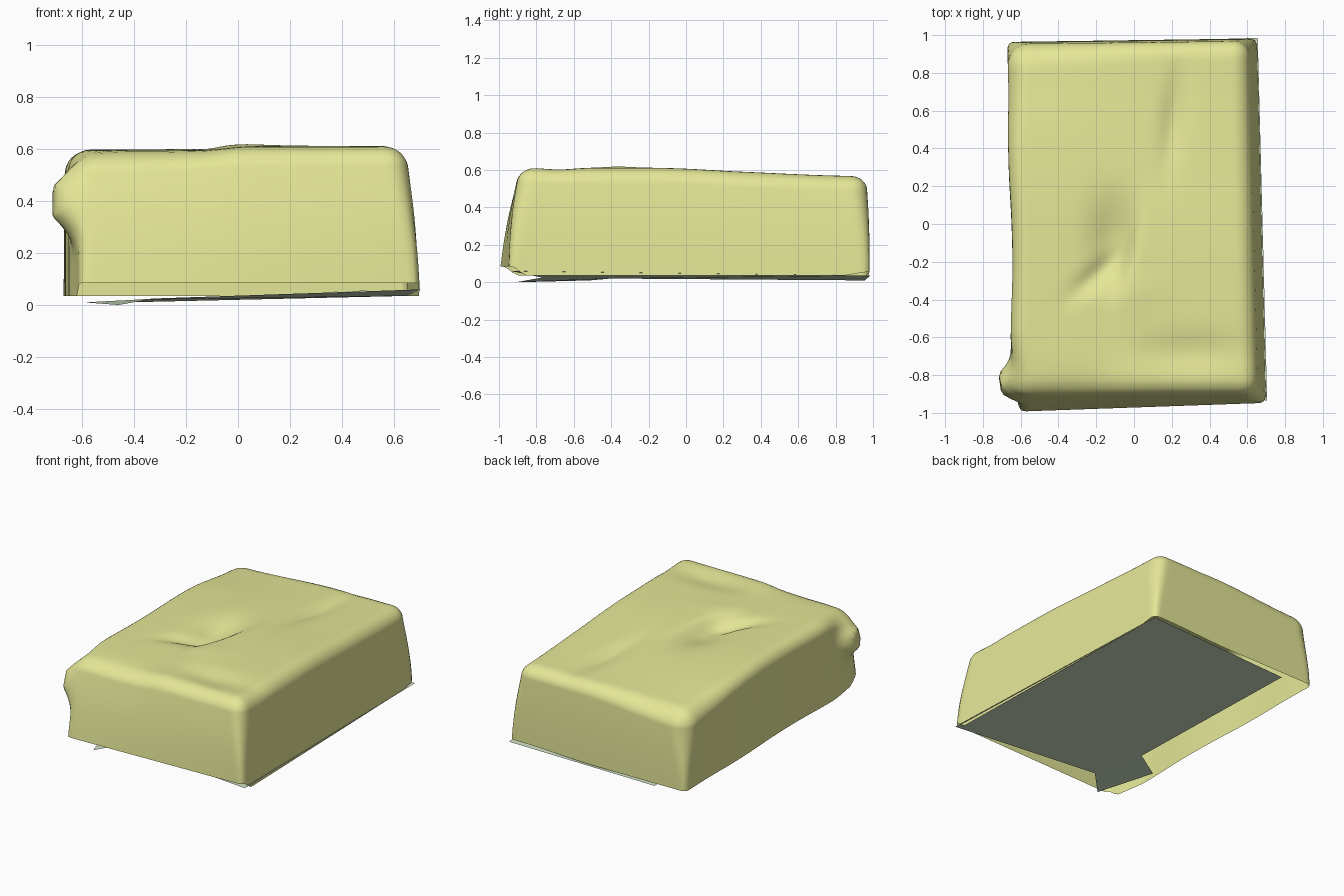
import bpy, bmesh, math
from mathutils import Vector

if "Cube" in bpy.data.objects:
    bpy.data.objects.remove(bpy.data.objects["Cube"])


def material(name, rgb):
    m = bpy.data.materials.new(name)
    m.diffuse_color = (*rgb, 1)
    m.use_nodes = True
    m.node_tree.nodes["Principled BSDF"].inputs["Base Color"].default_value = m.diffuse_color
    return m


yellow = material("pale yellow", (0.79, 0.81, 0.315))
grey = material("pale grey green", (0.64, 0.77, 0.56))


def bump(x, y, cx, cy, sx, sy, turn=0.0):
    """Soft round bump of height 1 with a turned elliptical footprint."""
    dx, dy = x - cx, y - cy
    c, s = math.cos(turn), math.sin(turn)
    u, v = (dx * c + dy * s) / sx, (dy * c - dx * s) / sy
    return math.exp(-u * u - v * v)


def step(a, b, v):
    t = min(max((v - a) / (b - a), 0), 1)
    return t * t * (3 - 2 * t)


def lerp(a, b, t):
    return a + (b - a) * t


def top_height(x, y):
    h = 0.598 - 0.03 * step(0.0, 0.95, y)
    h += 0.014 * step(-0.15, 0.05, x) * step(0.3, -0.2, y)
    # pressed hollow, sharp along its right side and its lower left crease
    h -= 0.06 * bump(x, y, -0.10, -0.10, 0.13, 0.22) * step(0.05, -0.05, x - 0.28 * (y + 0.1))
    h -= 0.03 * bump(x, y, -0.20, -0.27, 0.16, 0.05, 0.7)
    h += 0.008 * bump(x, y, -0.05, -0.38, 0.2, 0.1, 0.3)
    # long shallow fold near the back and a dip behind the front rim
    h -= 0.03 * bump(x, y, 0.21, 0.55, 0.06, 0.24, -0.1)
    h -= 0.022 * bump(x, y, 0.30, -0.68, 0.28, 0.1)
    h -= 0.012 * bump(x, y, -0.35, -0.88, 0.25, 0.1)
    h -= 0.02 * bump(x, y, -0.68, -0.88, 0.15, 0.2)
    # sag toward the back left corner
    h -= 0.02 * step(0.4, 0.95, y) * step(0.1, -0.6, x)
    return h


# Cushion: rounded open-bottom block, then shaped by rules
HX, HY, HZ = 0.66, 0.96, 0.6
bm = bmesh.new()
bmesh.ops.create_cube(bm, size=2)
bmesh.ops.subdivide_edges(bm, edges=bm.edges[:], cuts=59, use_grid_fill=True)
bottom = [f for f in bm.faces if all(v.co.z < -0.999 for v in f.verts)]
bmesh.ops.delete(bm, geom=bottom, context='FACES')
for v in bm.verts:
    # round the top rim and upright corners, softer toward the top and back left
    p = Vector((v.co.x * HX, v.co.y * HY, (v.co.z + 1) / 2 * HZ))
    R = 0.035 + step(0.0, 0.55, p.z) * (0.05 + 0.04 * step(0.3, 0.9, p.y) * step(0.2, -0.6, p.x))
    q = Vector((min(max(p.x, R - HX), HX - R), min(max(p.y, R - HY), HY - R), min(p.z, HZ - R)))
    d = p - q
    if d.length > 1e-6:
        p = q + d.normalized() * min(R, max(abs(c) for c in d))
    t = p.z / HZ
    u, w = (p.x / HX + 1) / 2, (p.y / HY + 1) / 2
    fx, fy = p.x, p.y
    belly = math.sin(math.pi * t)
    # outline of the four sides, leaning inward to the top
    left = -0.648 - 0.022 * step(0, 0.6, fy) + 0.035 * step(-0.6, -0.95, fy)
    right = lerp(0.675 - 0.025 * fy, 0.622 - 0.025 * fy, t) + 0.008 * belly
    front = lerp(-0.97 + 0.035 * fx, -0.89, t) - 0.012 * belly
    back = lerp(0.973, 0.955, t) + 0.006 * belly + 0.014 * fx
    x, y = lerp(left, right, u), lerp(front, back, w)
    # rim lifted along the front and a little at the right back corner
    rim = 0.035 + 0.05 * step(-0.86, -0.95, fy) + 0.02 * step(0.8, 0.96, fy) * step(0, 0.6, fx)
    z = lerp(rim, top_height(x, y), t)
    # bulging knob at the front left corner
    knob = min(1.0, 1.4 * bump(y, z, -0.85, 0.40, 0.10, 0.11)) * step(-0.46, -0.62, x)
    x -= 0.09 * knob
    x -= 0.005 * math.sin(7 * fy) * step(-0.5, -0.66, fx)
    v.co = (x, y, z)
bmesh.ops.recalc_face_normals(bm, faces=bm.faces[:])
if sum(f.normal.z for f in bm.faces) < 0:
    bmesh.ops.reverse_faces(bm, faces=bm.faces[:])
mesh = bpy.data.meshes.new("cushion")
bm.to_mesh(mesh)
bm.free()
cushion = bpy.data.objects.new("cushion", mesh)
bpy.context.collection.objects.link(cushion)
mesh.materials.append(yellow)
for poly in mesh.polygons:
    poly.use_smooth = True


# Base sheets: thin skewed plates that only partly close the underside
def sheet(name, corners):
    me = bpy.data.meshes.new(name)
    me.from_pydata(corners, [], [list(range(len(corners)))[::-1]])
    me.materials.append(grey)
    ob = bpy.data.objects.new(name, me)
    bpy.context.collection.objects.link(ob)


sheet("base_sheet", [(0.705, -0.935, 0.06), (0.655, 0.985, 0.035), (-0.43, 0.955, 0.01),
                     (-0.40, -0.40, 0.02), (-0.32, -0.77, 0.025)])
sheet("base_flap", [(-0.32, -0.77, 0.025), (-0.40, -0.40, 0.02), (-0.59, -0.515, 0.01), (-0.46, -0.91, 0.0)])
